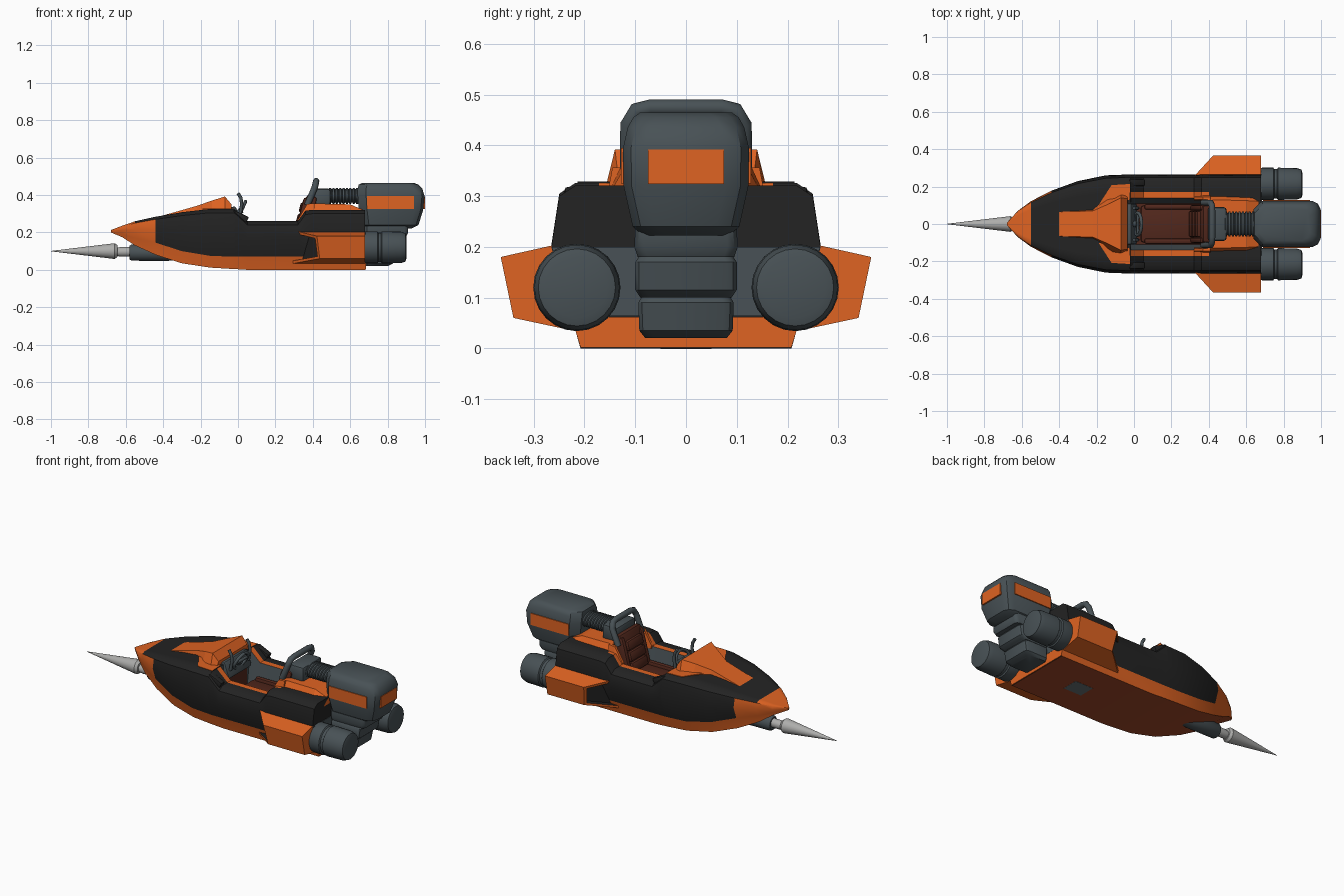
import bpy, bmesh
from math import cos, sin, pi, radians

if "Cube" in bpy.data.objects:
    bpy.data.objects.remove(bpy.data.objects["Cube"], do_unlink=True)


def material(name, r, g, b):
    m = bpy.data.materials.new(name)
    m.use_nodes = True
    m.diffuse_color = (r, g, b, 1)
    m.node_tree.nodes["Principled BSDF"].inputs["Base Color"].default_value = (r, g, b, 1)
    return m


MATS = [material("orange", .74, .125, .016), material("black", .017, .017, .017),
        material("slate grey", .065, .083, .092), material("brown leather", .085, .021, .012),
        material("light metal", .42, .42, .41), material("dark rust", .34, .062, .02),
        material("pale slate", .13, .16, .175)]
ORANGE, BLACK, GREY, BROWN, METAL, RUST, PALE = range(7)


def finish(name, bm, smooth=False):
    bmesh.ops.recalc_face_normals(bm, faces=bm.faces)
    me = bpy.data.meshes.new(name)
    bm.to_mesh(me)
    bm.free()
    for m in MATS:
        me.materials.append(m)
    ob = bpy.data.objects.new(name, me)
    bpy.context.collection.objects.link(ob)
    if smooth:
        bpy.ops.object.select_all(action='DESELECT')
        ob.select_set(True)
        bpy.context.view_layer.objects.active = ob
        bpy.ops.object.shade_smooth_by_angle(angle=radians(35))
    return ob


def loft(name, rings, colour, caps=None, smooth=False):
    """Skin closed rings of points; colour is an index or a rule(ring, side)."""
    bm = bmesh.new()
    vs = [[bm.verts.new(p) for p in r] for r in rings]
    n = len(vs[0])
    for i in range(len(vs) - 1):
        for j in range(n):
            k = (j + 1) % n
            f = bm.faces.new((vs[i][j], vs[i][k], vs[i + 1][k], vs[i + 1][j]))
            f.material_index = colour(i, j) if callable(colour) else colour
    for ring, c in zip((vs[0], vs[-1]), caps or (colour, colour)):
        bm.faces.new(ring).material_index = c
    return finish(name, bm, smooth)


def turned(name, profile, y, z, c, wide=1, seg=24):
    """Round part along x from (x, radius) pairs."""
    rings = [[(x, y + wide * r * cos(2 * pi * a / seg), z + r * sin(2 * pi * a / seg))
              for a in range(seg)] for x, r in profile]
    return loft(name, rings, c, smooth=True)


def stack(name, levels, c, corner):
    """Upright body with clipped corners from (z, x0, x1, half width)."""
    rings = []
    for z, a, b, w in levels:
        k = corner
        half = [(a, w - k), (a + k, w), (b - k, w), (b - k * .3, w - k * .35), (b, w - k)]
        rings.append([(x, y, z) for x, y in half] + [(x, -y, z) for x, y in half[::-1]])
    return loft(name, rings, c, smooth=True)


def block(name, centre, size, c, bevel=0.0, tilt=0.0):
    bm = bmesh.new()
    bmesh.ops.create_cube(bm, size=1)
    bmesh.ops.scale(bm, vec=size, verts=bm.verts)
    if bevel:
        bmesh.ops.bevel(bm, geom=bm.edges[:], offset=bevel, segments=2, profile=.5, affect='EDGES')
    for f in bm.faces:
        f.material_index = c
    ob = finish(name, bm, bevel > 0)
    ob.location, ob.rotation_euler = centre, (0, tilt, 0)
    return ob


def bar(name, points, r, c):
    cu = bpy.data.curves.new(name, 'CURVE')
    cu.dimensions, cu.bevel_depth, cu.use_fill_caps = '3D', r, True
    s = cu.splines.new('POLY')
    s.points.add(len(points) - 1)
    for p, q in zip(s.points, points):
        p.co = (*q, 1)
    cu.materials.append(MATS[c])
    ob = bpy.data.objects.new(name, cu)
    bpy.context.collection.objects.link(ob)


def trapezoid(x, base, top, z0, z1):
    return [(x, -base, z0), (x, -top, z1), (x, top, z1), (x, base, z0)]


# Hull stations: x, half width, keel, stripe, gunwale
STATIONS = [(-.68, .006, .2, .205, .212), (-.62, .07, .175, .19, .23), (-.55, .12, .13, .17, .25),
            (-.44, .175, .08, .145, .27), (-.3, .225, .035, .1, .29), (-.15, .255, .012, .075, .305),
            (-.02, .26, .004, .07, .305), (-.015, .26, .004, .07, .3), (.05, .26, 0, .07, .24),
            (.32, .26, 0, .07, .24), (.36, .26, 0, .07, .295), (.395, .26, 0, .07, .3),
            (.4, .26, 0, .07, .3), (.68, .26, 0, .065, .3)]


def in_cockpit(x):
    return -.016 < x < .396


def hull_section(x, w, keel, stripe, rail):
    deck = rail + .08 * w
    floor = .12 if in_cockpit(x) else deck
    half = [(.8 * w, keel), (.87 * w, stripe), (1.02 * w, stripe + .57 * (rail - stripe)),
            (.96 * w, rail), (.84 * w, deck), (.66 * w, deck), (.53 * w, deck), (.42 * w, floor)]
    return [(x, y, z) for y, z in half] + [(x, -y, z) for y, z in half[::-1]]


def hull_colour(i, j):
    strip = min(j, 14 - j)
    x = STATIONS[i][0]
    if strip < 0:
        return RUST
    if strip < 1 or x < -.56 or (strip < 3 and x < -.45):
        return ORANGE
    if in_cockpit(x) or in_cockpit(STATIONS[i + 1][0]):
        return {5: ORANGE, 6: GREY, 7: BROWN}.get(strip, BLACK)
    return BLACK


loft("hull", [hull_section(*s) for s in STATIONS], hull_colour, (ORANGE, BLACK), True)
loft("transom_lower", [trapezoid(x, .215, .265, .064, .2) for x in (.66, .683)], GREY)
loft("transom_lip", [trapezoid(x, .208, .226, .002, .062) for x in (.66, .684)], ORANGE)
block("hull_intake", (.39, 0, .003), (.12, .1, .008), PALE)

# Raised front hood: narrow spine that widens into a cockpit screen
loft("hood", [trapezoid(-.4, .075, .065, .26, .291), trapezoid(-.22, .085, .07, .28, .342),
              trapezoid(-.14, .155, .105, .29, .37), trapezoid(-.07, .165, .14, .29, .392),
              trapezoid(-.035, .16, .135, .29, .35)], ORANGE)


def pod_ring(size, back):
    """Swept front outline of the side pod, scaled about its middle."""
    ring = []
    for y, z in ((.2, .03), (.34, .06), (.365, .18), (.24, .208)):
        y, z = .286 + size * (y - .286), .12 + size * (z - .12)
        ring.append((.31 + .85 * (y - .24) + .3 * (.2 - z) * (y > .23) + back, y, z))
    return ring


for s, side in ((-1, "right"), (1, "left")):
    loft("hood_wing_" + side, [[(-.19, s * .1, z), (-.12, s * .208, z), (-.02, s * .214, z),
                                (-.025, s * .13, z)] for z in (.318, .3285)],
         lambda i, j: BLACK if j == 2 else ORANGE, (ORANGE, ORANGE))
    loft("cowl_wing_" + side, [[(x, s * .125, .25), (x, s * .13, top), (x, s * .145, top),
                                (x, s * .165, .25)] for x, top in ((.32, .268), (.37, .352), (.41, .356))],
         ORANGE)
    block("side_vent_" + side, (.01, s * .222, .285), (.09, .035, .035), BLACK, .006, radians(25))
    # Side pod with recessed dark intake, and its jet
    front = pod_ring(1, 0)
    rings = [pod_ring(.76, .05), pod_ring(.8, 0), front, [(.68, y, z) for x, y, z in front]]
    loft("side_pod_" + side, [[(x, s * y, z) for x, y, z in r] for r in rings],
         lambda i, j: BLACK if i == 0 else ORANGE, (BLACK, ORANGE))
    turned("side_jet_" + side, [(.66, .078), (.685, .086), (.745, .086), (.75, .079), (.765, .079),
                                (.77, .086), (.87, .084), (.895, .076), (.9, .06)], s * .215, .12, GREY)

# Rear cowl
loft("rear_cowl", [trapezoid(.395, .165, .13, .28, .355), trapezoid(.6, .165, .125, .28, .35),
                   trapezoid(.68, .16, .12, .28, .315)], ORANGE)

# Seat
block("seat_cushion", (.205, 0, .15), (.34, .2, .06), BROWN, .015)
block("seat_back", (.362, 0, .265), (.06, .2, .27), BROWN, .015, radians(15))
for s in (-1, 1):
    block("seat_bolster", (.21, s * .092, .175), (.31, .03, .05), BROWN, .012)
    block("back_bolster", (.352, s * .087, .27), (.06, .03, .23), BROWN, .012, radians(15))
for i in range(3):
    block("back_pad", (.32 + .016 * i, 0, .21 + .06 * i), (.045, .14, .054), BROWN, .01, radians(15))

# Dashboard, steering wheel and levers
block("dashboard", (-.025, 0, .285), (.06, .22, .1), GREY, .012, radians(-20))
bar("steering_column", [(-.04, 0, .27), (.02, 0, .32)], .016, GREY)
bar("steering_wheel", [(.02 + .02 * cos(a), .06 * sin(a), .32 + .045 * cos(a))
                       for a in (2 * pi * k / 20 for k in range(21))], .009, GREY)
bar("wheel_spoke", [(.02, -.06, .32), (.02, .06, .32)], .008, GREY)
for s in (-1, 1):
    bar("control_lever", [(.01, s * .085, .29), (.02, s * .085, .35), (.015, s * .085, .385),
                          (-.0, s * .085, .41)], .009, GREY)

# Drill spike and its mount at the bow
turned("drill_mount", [(-.58, .036), (-.57, .043), (-.4, .045), (-.3, .04)], 0, .092, GREY)
turned("drill_shaft", [(-.66, .02), (-.625, .026), (-.57, .026)], 0, .096, METAL, seg=16)
turned("drill_spike", [(-1, .001), (-.66, .042), (-.645, .032)], 0, .1, METAL)

# Grab handle and ribbed duct
bar("grab_handle", [(.37, -.113, .345), (.41, -.113, .44), (.417, -.097, .468), (.418, -.07, .474),
                    (.418, .07, .474), (.417, .097, .468), (.41, .113, .44), (.37, .113, .345)], .017, GREY)
block("duct_mount", (.445, 0, .39), (.1, .18, .09), GREY, .015)
duct = []
for i in range(9):
    x = .485 + .018 * i
    duct += [(x, .036), (x + .003, .042), (x + .012, .042), (x + .015, .036)]
turned("ribbed_duct", duct + [(.66, .036)], 0, .395, GREY, 1.6)

# Motor head, stripe and stepped leg
stack("motor_head", [(.222, .68, .93, .085), (.24, .655, .965, .105), (.32, .645, .99, .123),
                     (.395, .64, .997, .124), (.435, .64, .985, .115), (.455, .645, .965, .104),
                     (.465, .665, .94, .09)], GREY, .045)
for s in (-1, 1):
    block("motor_side_stripe", (.815, s * .124, .36), (.25, .009, .07), ORANGE)
block("motor_rear_stripe", (.995, 0, .358), (.009, .15, .068), ORANGE)
stack("motor_neck", [(.18, .67, .9, .095), (.2, .67, .91, .102), (.235, .67, .91, .1)], GREY, .02)
stack("motor_leg", [(.1, .67, .85, .09), (.115, .67, .87, .1), (.17, .67, .88, .1),
                    (.185, .67, .87, .09)], GREY, .02)
stack("motor_foot", [(.02, .67, .8, .08), (.035, .67, .83, .092), (.09, .67, .84, .094),
                     (.105, .67, .83, .085)], GREY, .02)
